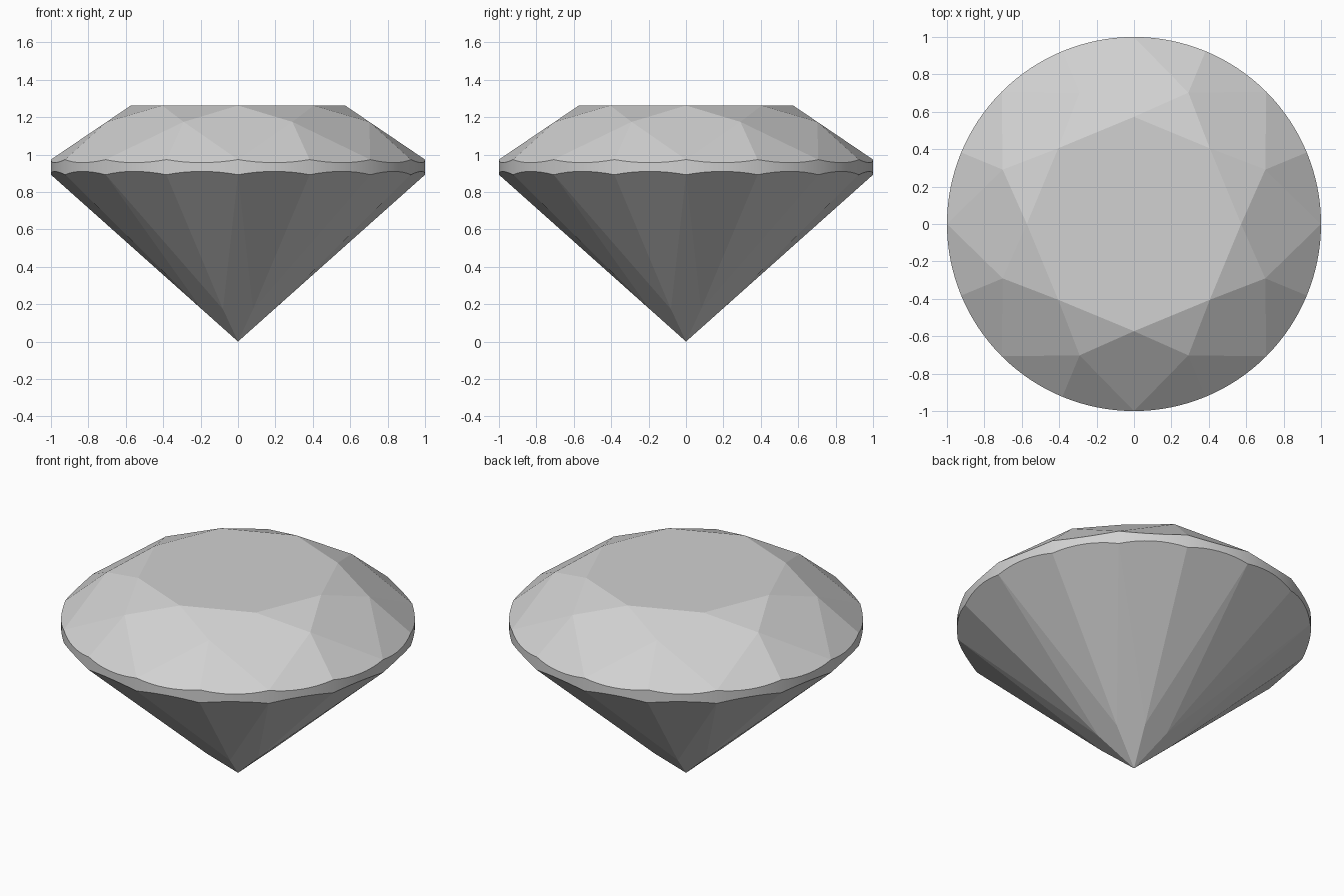
import bpy
import bmesh
from math import cos, sin, pi

cube = bpy.data.objects.get("Cube")
if cube:
    bpy.data.objects.remove(cube)

# Gem proportions
STEP = pi / 8              # angle between neighbouring girdle points
ARC = 8                    # girdle segments per scallop
TABLE_R, TABLE_Z = 0.573, 1.262
GIRDLE_TOP, GIRDLE_LOW = 0.973, 0.892
STAR_R = 0.76              # outer tips of the star facets
CULET_R = 0.21             # inner tips of the lower facets

# The tips lie on the planes of the main facets
crown_slope = (TABLE_Z - GIRDLE_TOP) / (1 - TABLE_R)
STAR_Z = TABLE_Z - crown_slope * (STAR_R * cos(STEP) - TABLE_R)
CULET_Z = GIRDLE_LOW * CULET_R * cos(STEP)


def point(r, turn, z):
    """Point at a radius and a number of girdle steps around the axis."""
    return (r * cos(turn * STEP), r * sin(turn * STEP), z)


def scallop(start, z, tip_r, tip_z):
    """Arc where a half facet's plane meets the round girdle."""
    half = STEP / 2
    slope = (tip_z - z) / ((1 - tip_r) * cos(half))
    arc = []
    for i in range(ARC + 1):
        t = i / ARC
        rise = slope * (cos((t - 0.5) * STEP) - cos(half))
        arc.append(point(1, start + t, z - rise))
    return arc


bm = bmesh.new()


def face(points, smooth=False):
    f = bm.faces.new([bm.verts.new(p) for p in points])
    f.smooth = smooth


# Table
face([point(TABLE_R, k, TABLE_Z) for k in range(0, 16, 2)])

for k in range(0, 16, 2):
    table_a, table_b = point(TABLE_R, k, TABLE_Z), point(TABLE_R, k + 2, TABLE_Z)
    star_a, star_b = point(STAR_R, k - 1, STAR_Z), point(STAR_R, k + 1, STAR_Z)
    low_a, low_b = point(CULET_R, k - 1, CULET_Z), point(CULET_R, k + 1, CULET_Z)

    # Star facet, crown kite and pavilion kite
    face([table_a, star_b, table_b])
    face([table_a, star_a, point(1, k, GIRDLE_TOP), star_b])
    face([(0, 0, 0), low_b, point(1, k, GIRDLE_LOW), low_a])

    # Half facets above and below, with the girdle band between them
    for start in (k, k + 1):
        upper = scallop(start, GIRDLE_TOP, STAR_R, STAR_Z)
        lower = scallop(start, GIRDLE_LOW, CULET_R, CULET_Z)
        face([star_b] + upper)
        face([low_b] + lower[::-1])
        for i in range(ARC):
            face([lower[i], lower[i + 1], upper[i + 1], upper[i]], smooth=True)

bmesh.ops.remove_doubles(bm, verts=bm.verts, dist=0.0001)
bmesh.ops.recalc_face_normals(bm, faces=bm.faces)

mesh = bpy.data.meshes.new("cut_gem")
bm.to_mesh(mesh)
bm.free()
gem = bpy.data.objects.new("cut_gem", mesh)
bpy.context.collection.objects.link(gem)

# Single grey material
grey = bpy.data.materials.new("light_grey")
grey.use_nodes = True
colour = (0.64, 0.64, 0.64, 1)
grey.diffuse_color = colour
grey.node_tree.nodes["Principled BSDF"].inputs["Base Color"].default_value = colour
mesh.materials.append(grey)
